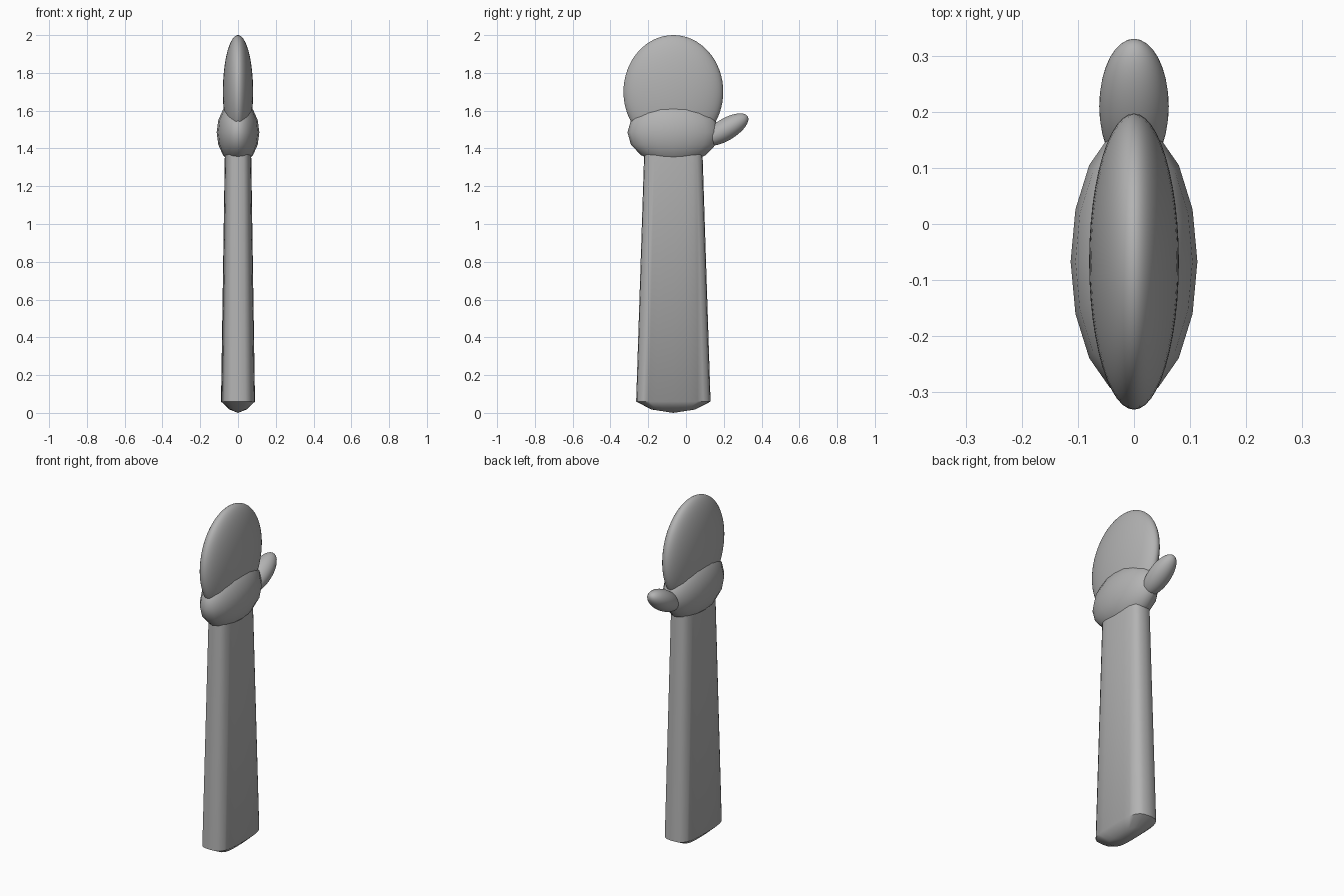
import bpy, bmesh, math

if "Cube" in bpy.data.objects:
    bpy.data.objects.remove(bpy.data.objects["Cube"])

grey = bpy.data.materials.new("plain grey")
grey.diffuse_color = (0.45, 0.45, 0.45, 1)
grey.use_nodes = True
grey.node_tree.nodes["Principled BSDF"].inputs["Base Color"].default_value = grey.diffuse_color
CY = -0.067  # shared centre of handle, collar and head


def ellipsoid(name, centre, radii, segs, rings, tilt=0.0):
    bpy.ops.mesh.primitive_uv_sphere_add(segments=segs, ring_count=rings,
                                         location=centre, rotation=(tilt, 0, 0))
    ob = bpy.context.object
    ob.name = name
    ob.scale = radii
    ob.data.materials.append(grey)
    bpy.ops.object.shade_smooth()
    return ob


# handle: tapered column with a rounded-box section and a shallow domed base
def section(bm, rx, ry, z, n=24, p=3.2):
    ring = []
    for i in range(n):
        a = 2 * math.pi * i / n
        c, s = math.cos(a), math.sin(a)
        x = math.copysign(abs(c) ** (2 / p), c) * rx
        y = math.copysign(abs(s) ** (2 / p), s) * ry
        ring.append(bm.verts.new((x, CY + y, z)))
    return ring


bm = bmesh.new()
rings = [section(bm, *r) for r in [(0.045, 0.116, 0.018), (0.09, 0.197, 0.06),
                                   (0.07, 0.155, 1.36), (0.066, 0.15, 1.46)]]
for lo, hi in zip(rings, rings[1:]):
    for i in range(len(lo)):
        j = (i + 1) % len(lo)
        bm.faces.new((lo[i], lo[j], hi[j], hi[i]))
tip = bm.verts.new((0, CY, 0))
for i in range(len(rings[0])):
    bm.faces.new((tip, rings[0][(i + 1) % len(rings[0])], rings[0][i]))
bm.faces.new(rings[-1])
bmesh.ops.recalc_face_normals(bm, faces=bm.faces)
mesh = bpy.data.meshes.new("handle")
bm.to_mesh(mesh)
bm.free()
mesh.materials.append(grey)
handle = bpy.data.objects.new("handle", mesh)
bpy.context.collection.objects.link(handle)
bpy.ops.object.select_all(action='DESELECT')
handle.select_set(True)
bpy.context.view_layer.objects.active = handle
bpy.ops.object.shade_smooth_by_angle(angle=math.radians(50))

# collar, flat oval head and the tilted side knob
ellipsoid("collar", (0, CY, 1.485), (0.113, 0.243, 0.17), 16, 8)
ellipsoid("head", (0, CY, 1.70), (0.08, 0.264, 0.30), 48, 32)
ellipsoid("side_knob", (0, 0.21, 1.50), (0.062, 0.136, 0.058), 32, 20, math.radians(31))
